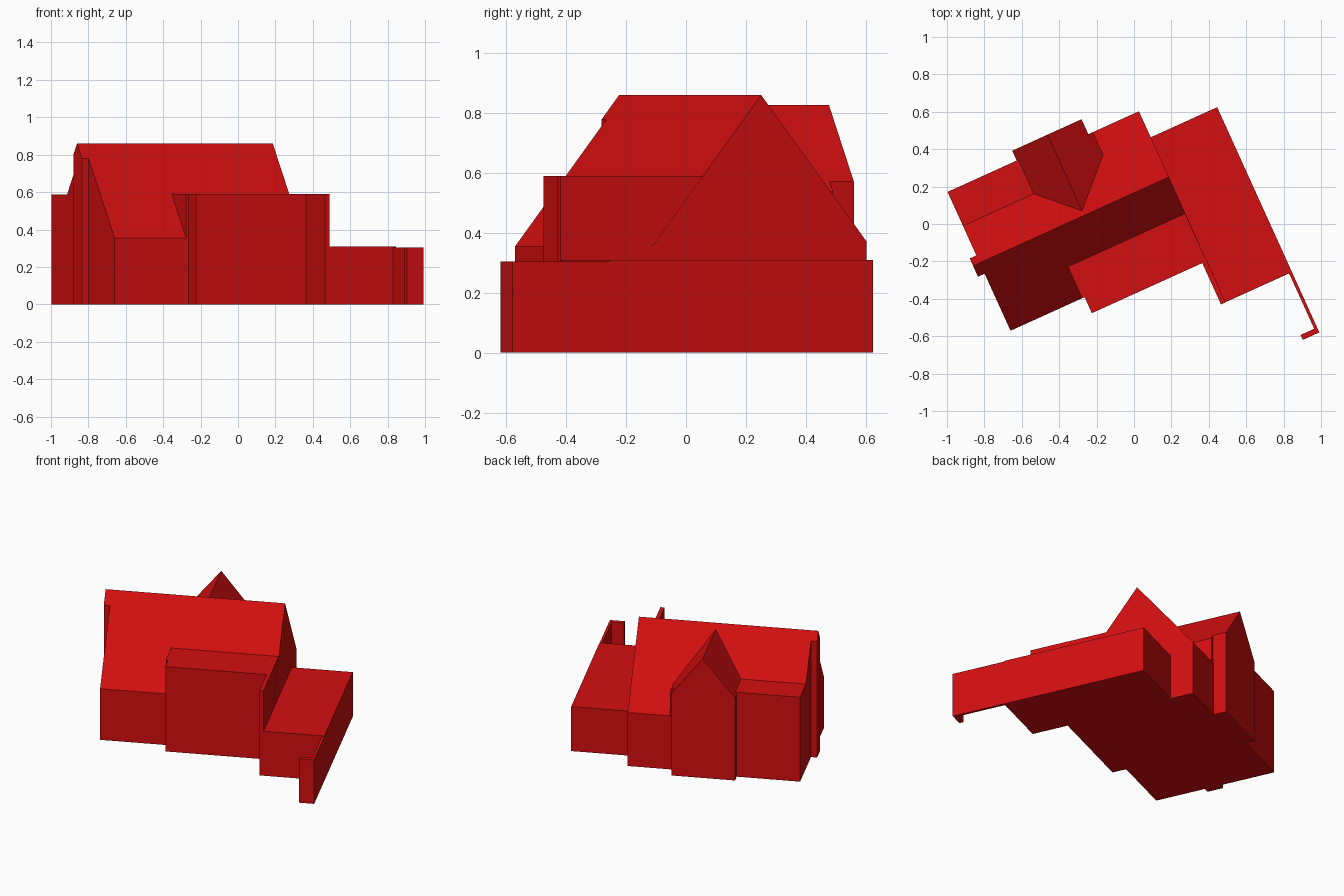
import bpy, bmesh, math
from mathutils import Matrix

if "Cube" in bpy.data.objects:
    bpy.data.objects.remove(bpy.data.objects["Cube"])

# The whole house is laid out square, then turned on the plot
TURN = Matrix.Rotation(math.radians(24.4), 4, 'Z')

red = bpy.data.materials.new("brick_red")
red.diffuse_color = (0.65, 0.0045, 0.005, 1)
red.use_nodes = True
red.node_tree.nodes["Principled BSDF"].inputs["Base Color"].default_value = red.diffuse_color


def prism(name, profile, start, end, place):
    """Extrude a 2D profile from start to end; place maps (a, b, t) to x, y, z."""
    bm = bmesh.new()
    rings = [[bm.verts.new(place(a, b, t)) for a, b in profile] for t in (start, end)]
    bm.faces.new(rings[0])
    bm.faces.new(rings[1])
    n = len(profile)
    for i in range(n):
        j = (i + 1) % n
        bm.faces.new((rings[0][i], rings[0][j], rings[1][j], rings[1][i]))
    bmesh.ops.recalc_face_normals(bm, faces=bm.faces)
    mesh = bpy.data.meshes.new(name)
    bm.to_mesh(mesh)
    bm.free()
    mesh.materials.append(red)
    obj = bpy.data.objects.new(name, mesh)
    obj.matrix_world = TURN
    bpy.context.collection.objects.link(obj)
    return obj


def along_x(a, b, t):
    return (t, a, b)


def along_y(a, b, t):
    return (a, t, b)


def upright(a, b, t):
    return (a, b, t)


def block(name, x0, x1, y0, y1, height):
    return prism(name, [(x0, y0), (x1, y0), (x1, y1), (x0, y1)], 0, height, upright)


# Steep roof shared by the main house and the chimney breast
RIDGE_Y, RIDGE_Z, SLOPE = 0.152, 0.86, 1.266


def gable_profile(y0, y1):
    def roof(y):
        return RIDGE_Z - SLOPE * abs(y - RIDGE_Y)
    return [(y0, 0), (y1, 0), (y1, roof(y1)), (RIDGE_Y, RIDGE_Z), (y0, roof(y0))]


# Main house and the narrow breast on its left gable
prism("main_house", gable_profile(-0.247, 0.538), -0.837, 0.273, along_x)
prism("gable_breast", gable_profile(0.088, 0.195), -0.876, -0.80, along_x)

# Back cross gable, with a slightly wider strip beside the main eave
prism("back_gable", [(-0.431, 0), (-0.024, 0), (-0.024, 0.572),
                     (-0.224, 0.826), (-0.431, 0.574)], 0.17, 0.626, along_y)
prism("back_gable_strip", [(-0.15, 0), (0.003, 0), (0.003, 0.538),
                           (-0.15, 0.732)], 0.25, 0.537, along_y)

# Flat-topped back extension and front wing
block("back_extension", -0.837, -0.30, 0.25, 0.568, 0.586)
block("front_wing", -0.402, 0.272, -0.341, -0.03, 0.589)
block("front_wing_return", -0.416, -0.30, -0.247, -0.03, 0.589)
block("party_wall", 0.246, 0.273, -0.584, -0.30, 0.589)

# Low side block with its garden wall
block("side_block", 0.26, 0.663, -0.583, 0.385, 0.309)
block("garden_wall", 0.646, 0.663, -0.937, -0.50, 0.304)
block("garden_wall_return", 0.566, 0.663, -0.937, -0.908, 0.304)
